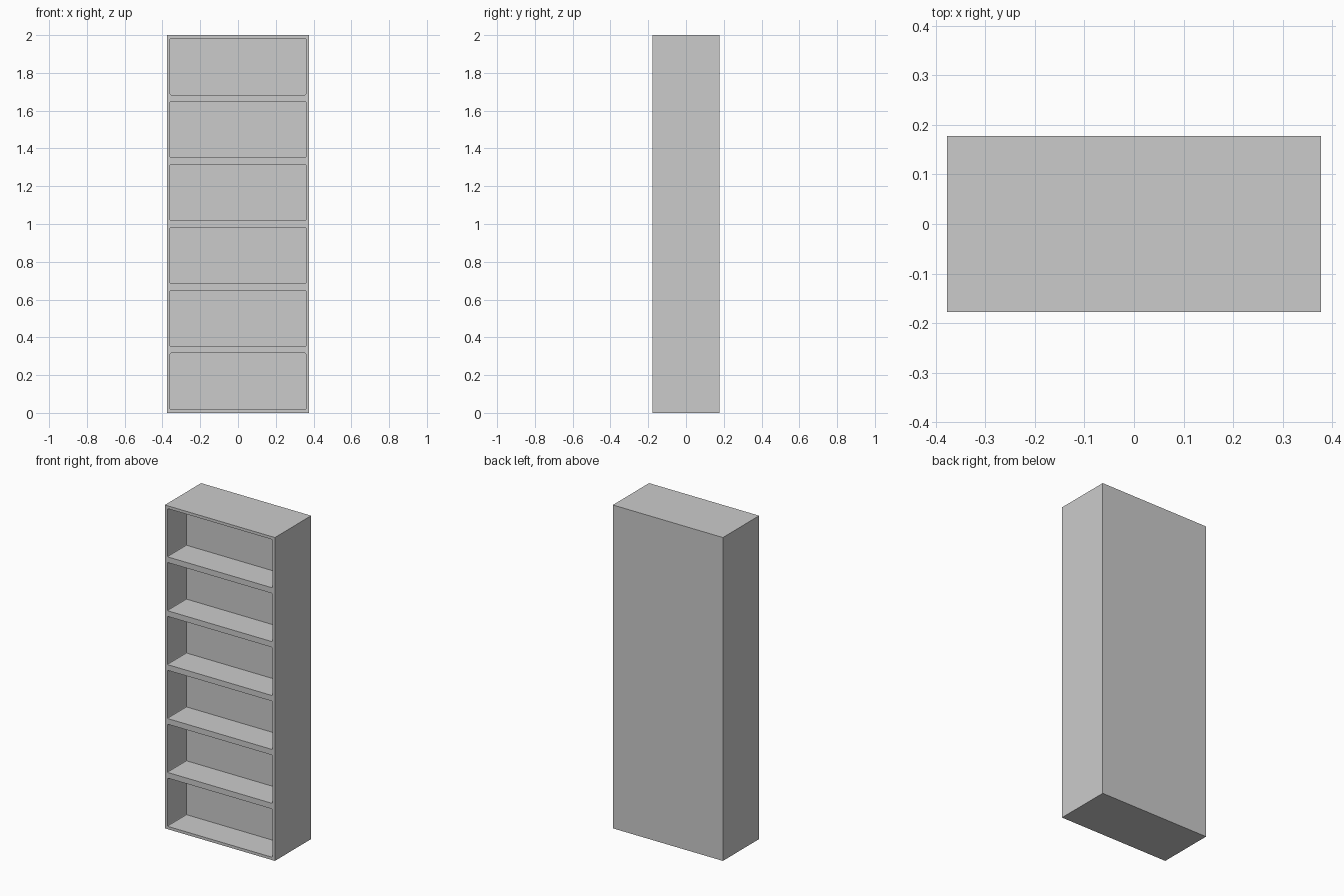
import bpy, bmesh

if "Cube" in bpy.data.objects:
    bpy.data.objects.remove(bpy.data.objects["Cube"])

W, D, H = 0.753, 0.354, 2.0     # overall size
BAYS = 6
PITCH = H / BAYS                # height of one bay
BOARD = 0.0175                  # board thickness around each bay
DEPTH = 0.187                   # depth of each recess
OVER = 0.05                     # cutter overshoot past the front


def add_box(bm, size, centre):
    verts = bmesh.ops.create_cube(bm, size=1.0)["verts"]
    bmesh.ops.scale(bm, vec=size, verts=verts)
    bmesh.ops.translate(bm, vec=centre, verts=verts)
    return verts


def make_object(name, bm):
    mesh = bpy.data.meshes.new(name)
    bm.to_mesh(mesh)
    bm.free()
    ob = bpy.data.objects.new(name, mesh)
    bpy.context.collection.objects.link(ob)
    return ob


# Solid bookcase body
bm = bmesh.new()
add_box(bm, (W, D, H), (0, 0, H / 2))
body = make_object("bookcase_body", bm)

# One recess per bay, with slightly eased corners
bm = bmesh.new()
for i in range(BAYS):
    verts = add_box(bm, (W - 2 * BOARD, DEPTH + OVER, PITCH - 2 * BOARD),
                    (0, -D / 2 + (DEPTH - OVER) / 2, (i + 0.5) * PITCH))
    edges = [e for e in {e for v in verts for e in v.link_edges}
             if abs(e.verts[0].co.y - e.verts[1].co.y) > 0.1]
    bmesh.ops.bevel(bm, geom=edges, offset=0.005, segments=2,
                    profile=0.5, affect='EDGES')
cutter = make_object("bay_cutter", bm)
cutter.hide_render = True

# Cut the bays, leaving the shelves between them
mod = body.modifiers.new("bays", 'BOOLEAN')
mod.operation = 'DIFFERENCE'
mod.solver = 'EXACT'
mod.object = cutter
bpy.context.view_layer.objects.active = body
body.select_set(True)
bpy.ops.object.modifier_apply(modifier=mod.name)
bpy.data.objects.remove(cutter)
